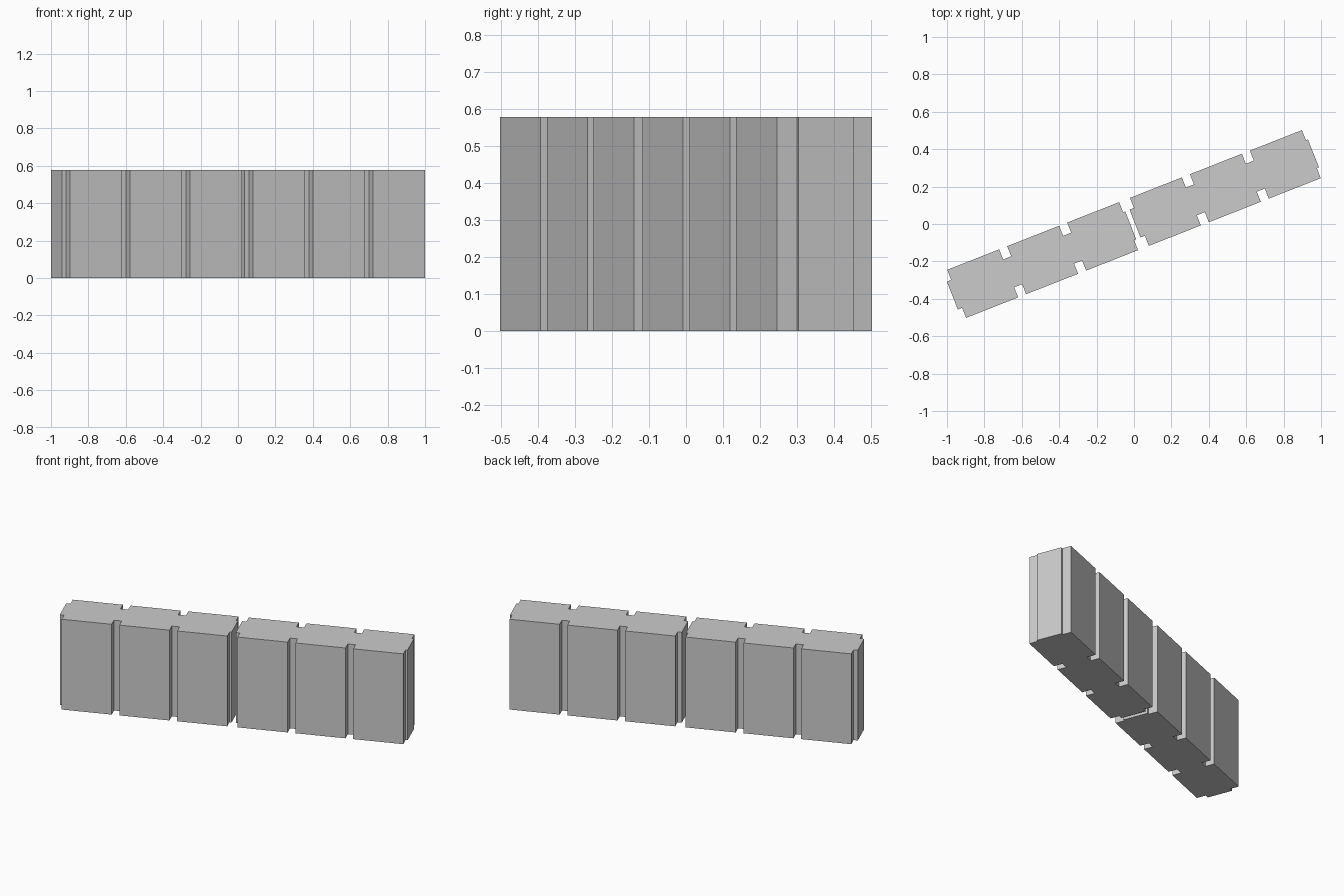
import bpy, bmesh, math
from mathutils import Matrix

if "Cube" in bpy.data.objects:
    bpy.data.objects.remove(bpy.data.objects["Cube"])

HEIGHT = 0.578
ANGLE = math.radians(21.5)
LENGTH, GROOVE = 0.988, 0.046          # one wall section and its groove width
PANEL = (LENGTH - 2 * GROOVE) / 3
OUT, CORE = 0.138, 0.08                # half thickness at panels and at the core


def section_profile():
    # Front edge with two grooves, right tongue, back edge, left tongue
    steps = []
    for i in range(2):
        a = (i + 1) * PANEL + i * GROOVE
        steps += [(a, OUT), (a, CORE), (a + GROOVE, CORE), (a + GROOVE, OUT)]
    front = [(u, -v) for u, v in [(0, OUT)] + steps + [(LENGTH, OUT)]]
    right = [(LENGTH, -CORE), (LENGTH + 0.012, -CORE),
             (LENGTH + 0.012, CORE), (LENGTH, CORE)]
    back = [(u, -v) for u, v in reversed(front)]
    left = [(0, CORE), (-0.025, CORE), (-0.025, -CORE), (0, -CORE)]
    return front + right + back + left


def wall_section(name, start):
    bm = bmesh.new()
    base = bm.faces.new([bm.verts.new((start + u, v, 0)) for u, v in section_profile()])
    top = bmesh.ops.extrude_face_region(bm, geom=[base])["geom"]
    bmesh.ops.translate(bm, vec=(0, 0, HEIGHT),
                        verts=[g for g in top if isinstance(g, bmesh.types.BMVert)])
    bmesh.ops.recalc_face_normals(bm, faces=bm.faces)
    bm.transform(Matrix.Rotation(ANGLE, 4, 'Z'))
    mesh = bpy.data.meshes.new(name)
    bm.to_mesh(mesh)
    bm.free()
    obj = bpy.data.objects.new(name, mesh)
    bpy.context.collection.objects.link(obj)


# Two identical sections set end to end along a diagonal line
wall_section("wall_section_left", -1.019)
wall_section("wall_section_right", 0.031)
